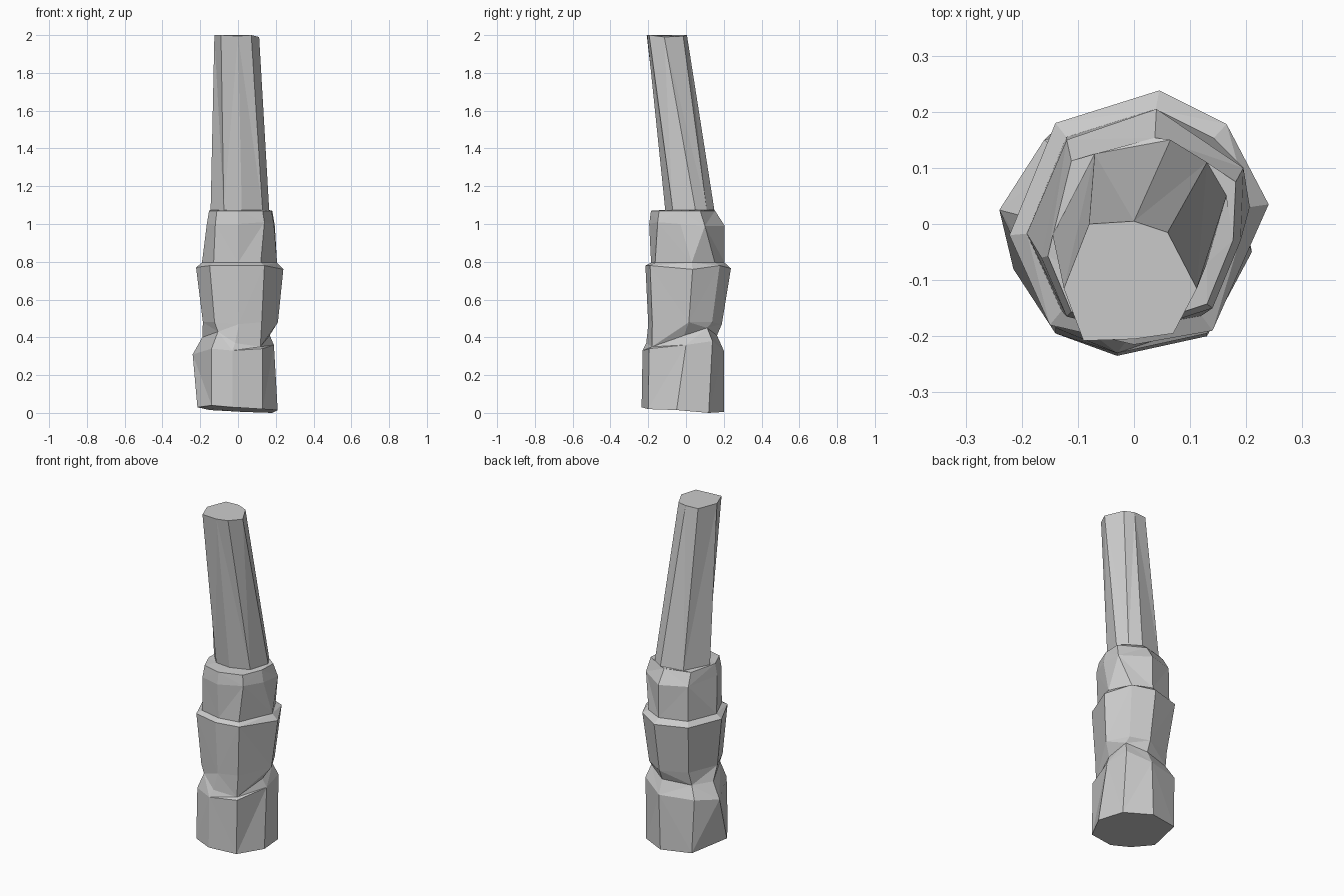
import bpy, bmesh

if "Cube" in bpy.data.objects:
    bpy.data.objects.remove(bpy.data.objects["Cube"])

SIDES = 8  # each ring runs left, front, right, back


def ring(outline, z, bumps=(0,) * SIDES, scale=1.0):
    """Turn a flat outline into a ring with uneven heights."""
    return [(x * scale, y * scale, z + b) for (x, y), b in zip(outline, bumps)]


def loft(name, rings):
    """Skin triangles between rings and cap both ends."""
    bm = bmesh.new()
    loops = [[bm.verts.new(p) for p in r] for r in rings]
    for level, (low, high) in enumerate(zip(loops, loops[1:])):
        for i in range(SIDES):
            j = (i + 1) % SIDES
            if (i + level) % 2:
                tris = ((low[i], low[j], high[j]), (low[i], high[j], high[i]))
            else:
                tris = ((low[i], low[j], high[i]), (low[j], high[j], high[i]))
            for t in tris:
                bm.faces.new(t)
    bm.faces.new(loops[0][::-1])
    bm.faces.new(loops[-1])
    bmesh.ops.recalc_face_normals(bm, faces=bm.faces)
    mesh = bpy.data.meshes.new(name)
    bm.to_mesh(mesh)
    bm.free()
    obj = bpy.data.objects.new(name, mesh)
    bpy.context.collection.objects.link(obj)
    return obj


# Cross-sections seen from above
foot = [(-.215, -.08), (-.14, -.195), (-.03, -.235), (.13, -.20),
        (.21, -.05), (.18, .12), (.03, .20), (-.15, .16)]
shoulder = [(-.24, .025), (-.14, -.185), (-.03, -.23), (.13, -.195),
            (.19, .0), (.17, .14), (.04, .20), (-.16, .15)]
belly = [(-.222, -.02), (-.15, -.18), (.0, -.215), (.14, -.19),
         (.24, .035), (.165, .178), (.045, .238), (-.14, .18)]
collar = [(-.165, -.06), (-.12, -.165), (.0, -.195), (.14, -.15),
          (.19, -.03), (.195, .10), (.04, .205), (-.12, .15)]
neck = [(-.145, -.02), (-.075, -.10), (.02, -.11), (.13, -.07),
        (.165, .05), (.13, .11), (.065, .15), (-.07, .125)]
tip = [(-.125, -.115), (-.09, -.208), (.0, -.205), (.07, -.195),
       (.112, -.115), (.06, -.015), (.0, .005), (-.08, .0)]
# Intermediate sections
waist = [(x * .83 + .01, y * .87 - .01) for x, y in shoulder]
hip = [(x * .86 + .005, y * .86 - .015) for x, y in belly]
ledge = [(x * .93, y * .95 if y < 0 else y * .75) for x, y in collar]

# Tapered post: thick faceted base, banded middle, leaning shaft
loft("carved_post", [
    ring(foot, 0.0, (.03, .04, .03, .02, .015, 0, .005, .015)),
    ring(shoulder, .33, (-.02, .01, 0, .01, .03, .05, 0, 0)),
    ring(waist, .40, (.0, .03, -.03, -.05, .01, .05, .01, .0)),
    ring(hip, .48, (0, 0, -.01, 0, 0, 0, -.01, 0)),
    ring(belly, .77, (0, .01, .01, .01, -.01, .01, -.005, 0)),
    ring(belly, .795, scale=.86),
    ring(collar, 1.0, (0, 0, 0, .01, 0, -.01, -.01, 0)),
    ring(ledge, 1.07),
    ring(neck, 1.075),
    ring(tip, 2.0, (0, 0, -.005, 0, -.01, -.005, 0, 0)),
])
